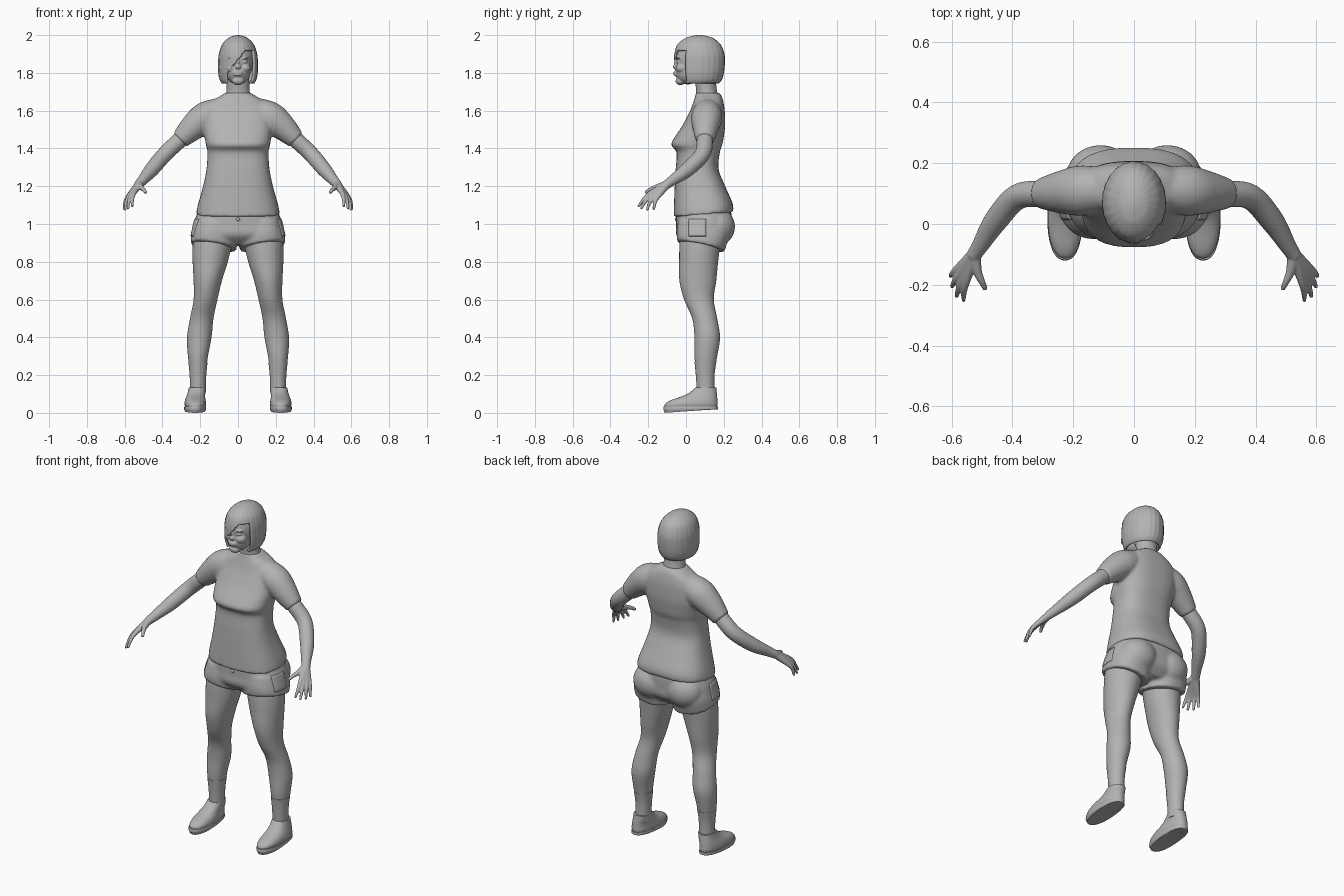
import bpy, bmesh, math
from mathutils import Vector, Matrix

cube = bpy.data.objects.get("Cube")
if cube:
    bpy.data.objects.remove(cube)

grey = bpy.data.materials.new("plain grey")
grey.use_nodes = True
TONE = (0.45, 0.45, 0.45, 1)
grey.diffuse_color = TONE
grey.node_tree.nodes["Principled BSDF"].inputs["Base Color"].default_value = TONE


def interpolate(keys, steps):
    """Catmull-Rom samples through a list of key tuples."""
    keys = [Vector(k) for k in keys]
    last = len(keys) - 1
    samples = []
    for i in range(last):
        a, b = keys[max(i - 1, 0)], keys[i]
        c, d = keys[i + 1], keys[min(i + 2, last)]
        for j in range(steps):
            t = j / steps
            samples.append(0.5 * (2 * b + (c - a) * t + (2 * a - 5 * b + 4 * c - d) * t ** 2
                                  + (3 * b - a - 3 * c + d) * t ** 3))
    return samples + [keys[-1]]


def skin(bm, rings, cap_start=True):
    """Bridge rings of points into a closed skin."""
    loops = [[bm.verts.new(p) for p in ring] for ring in rings]
    count = len(loops[0])
    for low, high in zip(loops, loops[1:]):
        for i in range(count):
            j = (i + 1) % count
            bm.faces.new((low[i], low[j], high[j], high[i]))
    bm.faces.new(loops[-1])
    if cap_start:
        bm.faces.new(loops[0][::-1])


def loft(bm, keys, power=2.0, sides=40, steps=5, side=1, shear=(0, 0), ripple=0, cap_start=True):
    """Upright loft; each key is height, centre x, half width, front y, back y."""
    rings = []
    samples = interpolate(keys, steps)
    for n, (z, cx, rx, front, back) in enumerate(samples):
        weight = (1 - n / (len(samples) - 1)) ** 3
        ring = []
        for i in range(sides):
            angle = math.tau * i / sides
            c, s = math.cos(angle), math.sin(angle)
            scale = 1 + ripple * math.sin(angle * sides / 4)
            dx = rx * scale * math.copysign(abs(c) ** (2 / power), c)
            dy = (back - front) / 2 * scale * math.copysign(abs(s) ** (2 / power), s)
            lift = weight * (shear[0] * dx + shear[1] * dy)
            ring.append((side * (cx + dx), (front + back) / 2 + dy, z + lift))
        rings.append(ring)
    skin(bm, rings, cap_start)


def ball(bm, centre, radii):
    place = Matrix.Translation(centre) @ Matrix.Diagonal((*radii, 1))
    bmesh.ops.create_uvsphere(bm, u_segments=24, v_segments=16, radius=1, matrix=place)


def tube(bm, keys, side=1, sides=20, steps=6):
    """Round limb along a path; each key is x, y, z, radius."""
    samples = interpolate(keys, steps)
    points = [Vector((side * p[0], p[1], p[2])) for p in samples]
    rings = []
    for i, p in enumerate(points):
        along = (points[min(i + 1, len(points) - 1)] - points[max(i - 1, 0)]).normalized()
        u = along.cross(Vector((0, 1, 0.3))).normalized()
        v = along.cross(u)
        angles = [math.tau * k / sides for k in range(sides)]
        rings.append([p + (u * math.cos(a) + v * math.sin(a)) * samples[i][3] for a in angles])
    skin(bm, rings)


def finish(name, bm, mirror=False, voxel=0, smooth=0):
    bmesh.ops.recalc_face_normals(bm, faces=bm.faces)
    mesh = bpy.data.meshes.new(name)
    bm.to_mesh(mesh)
    bm.free()
    mesh.materials.append(grey)
    obj = bpy.data.objects.new(name, mesh)
    bpy.context.collection.objects.link(obj)
    bpy.ops.object.select_all(action="DESELECT")
    obj.select_set(True)
    bpy.context.view_layer.objects.active = obj
    bpy.ops.object.shade_smooth_by_angle(angle=math.radians(50))
    if voxel:
        remesh = obj.modifiers.new("blend", "REMESH")
        remesh.mode = "VOXEL"
        remesh.voxel_size = voxel
        remesh.use_smooth_shade = True
    if smooth:
        relax = obj.modifiers.new("relax", "SMOOTH")
        relax.iterations = smooth
    if mirror:
        obj.modifiers.new("mirror", "MIRROR").use_clip = False
    return obj


# Shirt: torso blended with both sleeves
bm = bmesh.new()
loft(bm, [(1.05, 0, .222, -.065, .25), (1.1, 0, .213, -.064, .247), (1.2, 0, .185, -.06, .205),
          (1.29, 0, .167, -.055, .172), (1.38, 0, .162, -.05, .18), (1.42, 0, .17, -.078, .193),
          (1.46, 0, .175, -.06, .2), (1.52, 0, .18, -.02, .207), (1.6, 0, .175, .022, .205),
          (1.65, 0, .14, .04, .197), (1.68, 0, .09, .05, .187), (1.695, 0, .066, .052, .175)],
     power=2.6, shear=(0, .08))
for side in (-1, 1):
    tube(bm, [(.09, .115, 1.6, .07), (.17, .11, 1.565, .083),
              (.235, .105, 1.515, .072), (.308, .1, 1.445, .05)], side)
finish("shirt", bm, voxel=.009, smooth=4)

# Shorts: hips, seat and two short legs
bm = bmesh.new()
loft(bm, [(.89, 0, .15, 0, .19), (.94, 0, .235, -.05, .235), (1, 0, .235, -.052, .24),
          (1.06, 0, .215, -.052, .24), (1.1, 0, .2, -.045, .23)], power=2.4)
for side in (-1, 1):
    loft(bm, [(.88, .13, .122, -.045, .205), (.95, .125, .12, -.05, .23),
              (1.02, .115, .11, -.04, .22)], power=2.3, side=side, shear=(.15, -.2))
    ball(bm, (side * .11, .165, .985), (.11, .095, .1))
shorts = finish("shorts", bm, voxel=.009, smooth=4)

# Side pockets laid on the shorts
bm = bmesh.new()
turn = Matrix.Translation((.4, .06, .98)) @ Matrix.Rotation(math.pi / 2, 4, "Y")
bmesh.ops.create_grid(bm, x_segments=10, y_segments=10, size=.045, matrix=turn)
pockets = finish("side_pockets", bm)
wrap = pockets.modifiers.new("lay on", "SHRINKWRAP")
wrap.target = shorts
wrap.wrap_method = "PROJECT"
wrap.use_project_x = True
wrap.use_positive_direction = False
wrap.use_negative_direction = True
pockets.modifiers.new("thickness", "SOLIDIFY").thickness = .008
pockets.modifiers["thickness"].offset = 0
pockets.modifiers.new("mirror", "MIRROR")

# Waist button
bm = bmesh.new()
ball(bm, (0, -.052, 1.025), (.01, .006, .01))
finish("button", bm)

# Legs
bm = bmesh.new()
loft(bm, [(.1, .212, .038, .062, .147), (.2, .212, .041, .055, .148), (.3, .212, .053, .045, .165),
          (.4, .205, .065, .045, .18), (.5, .192, .062, .033, .165), (.6, .172, .063, -.01, .147),
          (.7, .16, .075, -.035, .16), (.8, .147, .093, -.036, .17), (.88, .137, .103, -.035, .18),
          (.95, .125, .11, -.03, .19)])
finish("legs", bm, mirror=True)

# Socks
bm = bmesh.new()
loft(bm, [(.1, .212, .041, .058, .15), (.2, .212, .044, .052, .151), (.27, .212, .051, .045, .161)])
finish("socks", bm, mirror=True)

# Shoes and soles
bm = bmesh.new()
loft(bm, [(.02, .225, .05, -.11, .16), (.045, .226, .057, -.112, .167), (.065, .226, .055, -.085, .166),
          (.085, .224, .05, -.03, .165), (.105, .22, .047, .015, .163), (.135, .216, .044, .05, .16)],
     power=2.3)
finish("shoes", bm, mirror=True)
bm = bmesh.new()
loft(bm, [(.01, .227, .053, -.112, .163), (.02, .227, .058, -.12, .17), (.035, .227, .057, -.118, .17)],
     power=2.3, shear=(0, .07))
finish("soles", bm, mirror=True)

# Arms with hands; fingers fan out from the wrist
bm = bmesh.new()
wrist = (.525, -.1, 1.21, .022)
tube(bm, [(.24, .105, 1.515, .04), (.305, .1, 1.448, .043), (.385, .088, 1.372, .042),
          (.455, .01, 1.29, .039), (.505, -.07, 1.232, .028), (.528, -.105, 1.207, .024)])
knuckles = [(.55, -.185, 1.165), (.562, -.18, 1.155), (.575, -.168, 1.148), (.583, -.15, 1.143)]
tips = [(.56, -.25, 1.095), (.583, -.237, 1.083), (.598, -.205, 1.077), (.603, -.17, 1.08)]
for knuckle, tip in zip(knuckles, tips):
    middle = Vector(knuckle).lerp(Vector(tip), .5) + Vector((.004, -.004, .004))
    tube(bm, [wrist, (*knuckle, .013), (*middle, .01), (*tip, .007)])
    ball(bm, tip, (.007, .007, .007))
tube(bm, [wrist, (.515, -.155, 1.195, .015), (.5, -.19, 1.182, .011), (.488, -.215, 1.165, .008)])
finish("arms", bm, mirror=True, voxel=.004, smooth=3)

# Head with neck and facial features
bm = bmesh.new()
loft(bm, [(1.62, 0, .085, .05, .18), (1.69, 0, .064, .054, .167), (1.74, 0, .06, .05, .16),
          (1.82, 0, .06, .04, .16)])
ball(bm, (0, .06, 1.87), (.085, .115, .115))
ball(bm, (0, .01, 1.805), (.066, .068, .066))
ball(bm, (0, -.03, 1.757), (.032, .026, .022))
ball(bm, (0, -.05, 1.832), (.017, .021, .014))
ball(bm, (0, -.046, 1.852), (.009, .018, .03))
for height in (1.791, 1.802):
    ball(bm, (0, -.053, height), (.026, .014, .007))
for side in (-1, 1):
    ball(bm, (side * .035, -.022, 1.825), (.032, .032, .026))
    ball(bm, (side * .032, -.036, 1.857), (.016, .014, .009))
    ball(bm, (side * .034, -.036, 1.879), (.024, .02, .007))
finish("head", bm, voxel=.004, smooth=3)

# Bobbed hair: a cap with the face opening cut under a swept fringe
bm = bmesh.new()
loft(bm, [(1.745, 0, .086, -.045, .175), (1.765, 0, .097, -.052, .19), (1.8, 0, .104, -.06, .2),
          (1.85, 0, .105, -.063, .205), (1.9, 0, .101, -.061, .203), (1.95, 0, .084, -.045, .183),
          (1.983, 0, .053, -.005, .145), (1.996, 0, .025, .035, .105), (2, 0, .006, .06, .08)],
     sides=96, steps=8, ripple=.007, cap_start=False)


def in_face_opening(p):
    fringe = -.06 + max(p.z - 1.8, 0) * .85
    return p.y < 0 and p.z < 1.92 and fringe < p.x < .088


opening = [f for f in bm.faces if in_face_opening(f.calc_center_median())]
bmesh.ops.delete(bm, geom=opening, context="FACES")
hair = finish("hair", bm)
hair.modifiers.new("thickness", "SOLIDIFY").thickness = .012
